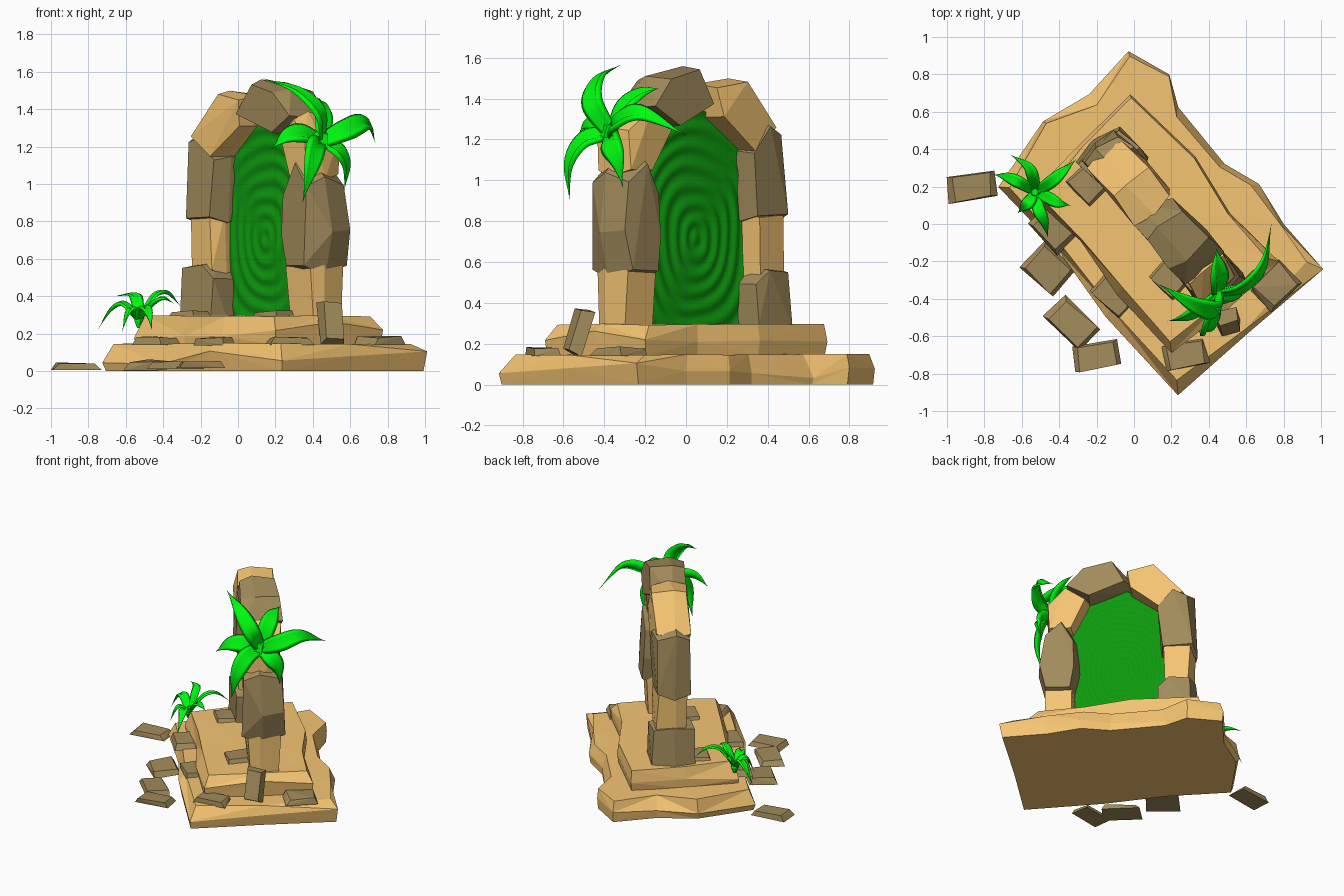
import bpy, bmesh, math, random
from mathutils import Vector, Matrix

if "Cube" in bpy.data.objects:
    bpy.data.objects.remove(bpy.data.objects["Cube"])

random.seed(4)
# local frame: X along the wall, -Y is the portal's front
FRAME = Matrix.Translation((0.13, 0, 0)) @ Matrix.Rotation(math.radians(-50.2), 4, 'Z')


def mat(name, c):
    m = bpy.data.materials.new(name)
    m.diffuse_color = (*c, 1)
    m.use_nodes = True
    m.node_tree.nodes["Principled BSDF"].inputs["Base Color"].default_value = m.diffuse_color
    return m


SAND = mat("sandstone", (0.92, 0.56, 0.17))
ROCK = mat("dark_stone", (0.36, 0.26, 0.105))
LEAF = mat("leaf_green", (0.0, 0.95, 0.005))
GLOW = mat("portal_green", (0.004, 0.32, 0.004))


def jit(a):
    return random.uniform(-a, a)


def finish(name, bm, m, xf=None, smooth=False):
    bmesh.ops.recalc_face_normals(bm, faces=bm.faces)
    if xf:
        bm.transform(xf)
    me = bpy.data.meshes.new(name)
    bm.to_mesh(me)
    bm.free()
    for p in me.polygons:
        p.use_smooth = smooth
    me.materials.append(m)
    o = bpy.data.objects.new(name, me)
    bpy.context.collection.objects.link(o)
    return o


def hull(name, pts, m, xf):
    bm = bmesh.new()
    for p in pts:
        bm.verts.new(p)
    r = bmesh.ops.convex_hull(bm, input=bm.verts)
    junk = {g for g in r["geom_interior"] + r["geom_unused"] if isinstance(g, bmesh.types.BMVert)}
    bmesh.ops.delete(bm, geom=list(junk), context='VERTS')
    bmesh.ops.dissolve_limit(bm, angle_limit=math.radians(9), verts=bm.verts, edges=bm.edges)
    return finish(name, bm, m, xf)


# rough slab: stacked jittered rings around an outline, flat underneath
def slab(name, outline, z0, z1, inset, m):
    bm = bmesh.new()
    n = len(outline)
    c = Vector((sum(p[0] for p in outline) / n, sum(p[1] for p in outline) / n))
    rings = []
    for t, s, jz in ((0, 1 - inset * 0.3, 0), (0.5, 1, 0.045), (1, 1 - inset, 0.004)):
        ring = []
        for p in outline:
            q = c + (Vector(p) - c) * (s + jit(inset * 0.75 if t == 1 else 0.008))
            ring.append(bm.verts.new((q.x, q.y, z0 + (z1 - z0) * t + jit(jz))))
        rings.append(ring)
    for a, b in zip(rings, rings[1:]):
        for i in range(n):
            j = (i + 1) % n
            if i % 2:
                bm.faces.new((a[i], a[j], b[j])), bm.faces.new((a[i], b[j], b[i]))
            else:
                bm.faces.new((a[i], a[j], b[i])), bm.faces.new((a[j], b[j], b[i]))
    bm.faces.new(rings[0][::-1])
    top = bm.verts.new((c.x, c.y, z1))
    for i in range(n):
        bm.faces.new((rings[2][i], rings[2][(i + 1) % n], top))
    finish(name, bm, m, FRAME)


slab("base_slab", [(-.70, -.53), (-.25, -.50), (.2, -.53), (.77, -.505), (.75, 0), (.745, .52),
                   (.43, .515), (.18, .55), (-.02, .48), (-.41, .48), (-.58, .56), (-.815, .47),
                   (-.77, .16), (-.81, -.12)], 0, 0.147, 0.06, SAND)
slab("upper_slab", [(-.56, -.43), (-.2, -.38), (.15, -.41), (.58, -.39), (.59, 0), (.57, .37),
                    (.2, .33), (-.15, .38), (-.63, .33), (-.6, -.05)], 0.14, 0.295, 0.07, SAND)


# arch stones: XZ outlines thickened into faceted blocks
def block(name, poly, m, d):
    n = len(poly)
    cx, cz = sum(p[0] for p in poly) / n, sum(p[1] for p in poly) / n
    pts = []
    for x, z in poly:
        for y, s in ((-d, .84), (-d * .2, 1.02), (d, .84)):
            pts.append((cx + (x - cx) * (s + jit(.09)), y + jit(.02) + .03, cz + (z - cz) * (s + .06 + jit(.05))))
    hull(name, pts, m, FRAME)


ARCH = [
    ("left_foot_stone", ROCK, .14, [(-.56, .27), (-.30, .27), (-.29, .50), (-.37, .58), (-.53, .56)]),
    ("left_lower_stone", SAND, .11, [(-.53, .52), (-.32, .52), (-.32, .84), (-.53, .84)]),
    ("left_upper_stone", ROCK, .12, [(-.55, .8), (-.31, .8), (-.28, 1.14), (-.4, 1.28), (-.52, 1.25)]),
    ("left_shoulder", SAND, .12, [(-.5, 1.25), (-.32, 1.13), (-.08, 1.31), (-.06, 1.46), (-.27, 1.49)]),
    ("keystone", ROCK, .13, [(-.12, 1.37), (.20, 1.26), (.36, 1.36), (.24, 1.5), (-.0, 1.55)]),
    ("right_shoulder", SAND, .115, [(.2, 1.26), (.31, 1.03), (.49, 1.03), (.49, 1.25), (.35, 1.37)]),
    ("right_upper_stone", ROCK, .135, [(.3, .54), (.51, .54), (.55, .75), (.51, 1.02), (.38, 1.13), (.28, .95), (.26, .72)]),
    ("right_foot_stone", SAND, .11, [(.3, .27), (.51, .27), (.52, .58), (.3, .58)]),
]
for nm, m, d, poly in ARCH:
    block(nm, poly, m, d)


# portal surface: one rippled sheet filling the arch
NX, NZ = 60, 90
bm, rows = bmesh.new(), []
for k in range(NZ + 1):
    z = .29 + 1.05 * k / NZ
    u = max(0, (z - 1.0) / .34)
    w = .36 * math.sqrt(max(.02, 1 - u ** 2.2))
    row = []
    for i in range(NX + 1):
        x = w * (2 * i / NX - 1) - .015
        r = (abs(x + .02) ** 2.4 + abs((z - .72) * .75) ** 2.4) ** (1 / 2.4)
        r += .008 * math.sin(14 * x + 9 * z)
        row.append(bm.verts.new((x, .045 + .005 * math.cos(r * 2 * math.pi / .066), z)))
    rows.append(row)
for a, b in zip(rows, rows[1:]):
    for i in range(NX):
        bm.faces.new((a[i], a[i + 1], b[i + 1], b[i]))
finish("portal_surface", bm, GLOW, FRAME, True)

# loose paving stones: x, y, z, length, width, yaw, tilt about its length
PAVING = [(-.87, .2, .025, .26, .15, 8, 0), (-.46, -.24, .03, .22, .19, -42, 4),
          (-.33, -.53, .03, .27, .16, -43, 0), (-.2, -.705, .035, .25, .14, 11, 0),
          (-.1, -.37, .16, .23, .18, -42, 3), (-.42, -.02, .16, .22, .18, -48, 0),
          (.27, -.70, .16, .24, .14, 10, 0), (.76, -.33, .16, .23, .17, 45, 0),
          (.2, -.28, .30, .20, .18, -45, 0), (-.24, .22, .30, .20, .18, -45, 0),
          (.505, -.525, .26, .13, .23, 15, 72)]
for i, (x, y, z, l, w, yaw, tilt) in enumerate(PAVING):
    xf = (Matrix.Translation((x, y, z)) @ Matrix.Rotation(math.radians(yaw), 4, 'Z')
          @ Matrix.Rotation(math.radians(tilt), 4, 'X'))
    h = .035 if tilt > 10 else .02
    pts = [(sx * l / 2 * (1 - .2 * (sz > 0)) + jit(.01), sy * w / 2 * (1 - .12 * (sz > 0)) + jit(.008),
            sz * h + (jit(.008) if sz > 0 else 0))
           for sx in (-1, 1) for sy in (-1, 1) for sz in (-1, 1)]
    hull(f"paving_stone_{i + 1}", pts, ROCK, xf)


# leaves: folded blades swept along a smooth path
def leaf(name, path, axis, width):
    P = [Vector(p) for p in path]
    Q = [2 * P[0] - P[1]] + P + [2 * P[-1] - P[-2]]
    N, samples = 7, []
    for s in range(len(P) - 1):
        a, b, c, d = Q[s:s + 4]
        for k in range(N + (s == len(P) - 2)):
            t = k / N
            samples.append(.5 * (2 * b + (c - a) * t + (2 * a - 5 * b + 4 * c - d) * t * t
                                 + (3 * b - a - 3 * c + d) * t ** 3))
    bm, rows, n = bmesh.new(), [], len(samples)
    side = None
    for i, p in enumerate(samples):
        t = (samples[min(i + 1, n - 1)] - samples[max(i - 1, 0)]).normalized()
        raw = t.cross(axis)
        side = raw.normalized() if side is None else (side - t * side.dot(t) + raw * .3).normalized()
        nrm = side.cross(t)
        u = i / (n - 1)
        w = width * (.25 + .75 * math.sin(math.pi * min(1, u * .95 + .12)) ** .8) * (1 - u ** 5 * .95)
        rows.append([bm.verts.new(p + side * (w * .5 * q) + nrm * (w * h))
                     for q, h in ((-1, .0), (-.55, .14), (0, -.1), (.55, .14), (1, .0), (0, -.22))])
    for a, b in zip(rows, rows[1:]):
        for i in range(6):
            j = (i + 1) % 6
            bm.faces.new((a[i], a[j], b[j], b[i]))
    bm.faces.new(rows[0]), bm.faces.new(rows[-1])
    finish(name, bm, LEAF, None, True)


# tall plant growing from the right shoulder
C = (.45, -.37, 1.23)
TALL = [[(.44, -.46, 1.38), (.32, -.43, 1.50), (.13, -.32, 1.565)],
        [(.58, -.34, 1.29), (.69, -.22, 1.33), (.735, 0, 1.22)],
        [(.42, -.50, 1.20), (.39, -.575, 1.08), (.345, -.57, .90)],
        [(.54, -.37, 1.18), (.58, -.34, 1.10), (.57, -.31, .97)],
        [(.36, -.45, 1.27), (.27, -.50, 1.26), (.18, -.52, 1.19)],
        [(.46, -.31, 1.36), (.45, -.22, 1.43), (.44, -.13, 1.45)]]
for i, p in enumerate(TALL):
    leaf(f"tall_plant_leaf_{i + 1}", [C] + p, Vector((.6, -.6, .5)), .125)
hull("tall_plant_core", [Vector(C) + Vector((jit(.05), jit(.05), jit(.05))) for _ in range(16)], LEAF, Matrix())

# low plant on the left corner of the base
C2 = (-.53, .17, .27)
LOW = [[(-.61, .22, .36), (-.68, .25, .33), (-.75, .265, .22)],
       [(-.54, .25, .38), (-.57, .31, .41), (-.66, .37, .40)],
       [(-.45, .22, .40), (-.38, .28, .42), (-.31, .345, .35)],
       [(-.46, .14, .36), (-.40, .11, .39), (-.34, .10, .36)],
       [(-.51, .08, .34), (-.48, .01, .32), (-.46, -.07, .22)],
       [(-.56, .12, .33), (-.59, .09, .31), (-.62, .06, .21)]]
for i, p in enumerate(LOW):
    leaf(f"low_plant_leaf_{i + 1}", [C2] + p, Vector((-.15, -.1, 1)), .07)
hull("low_plant_core", [Vector((-.53 + r * math.cos(a), .17 + r * math.sin(a), z))
                        for z, r in ((.23, .012), (.27, .03), (.31, .02)) for a in (0, 1.25, 2.5, 3.75, 5)],
     LEAF, Matrix())
